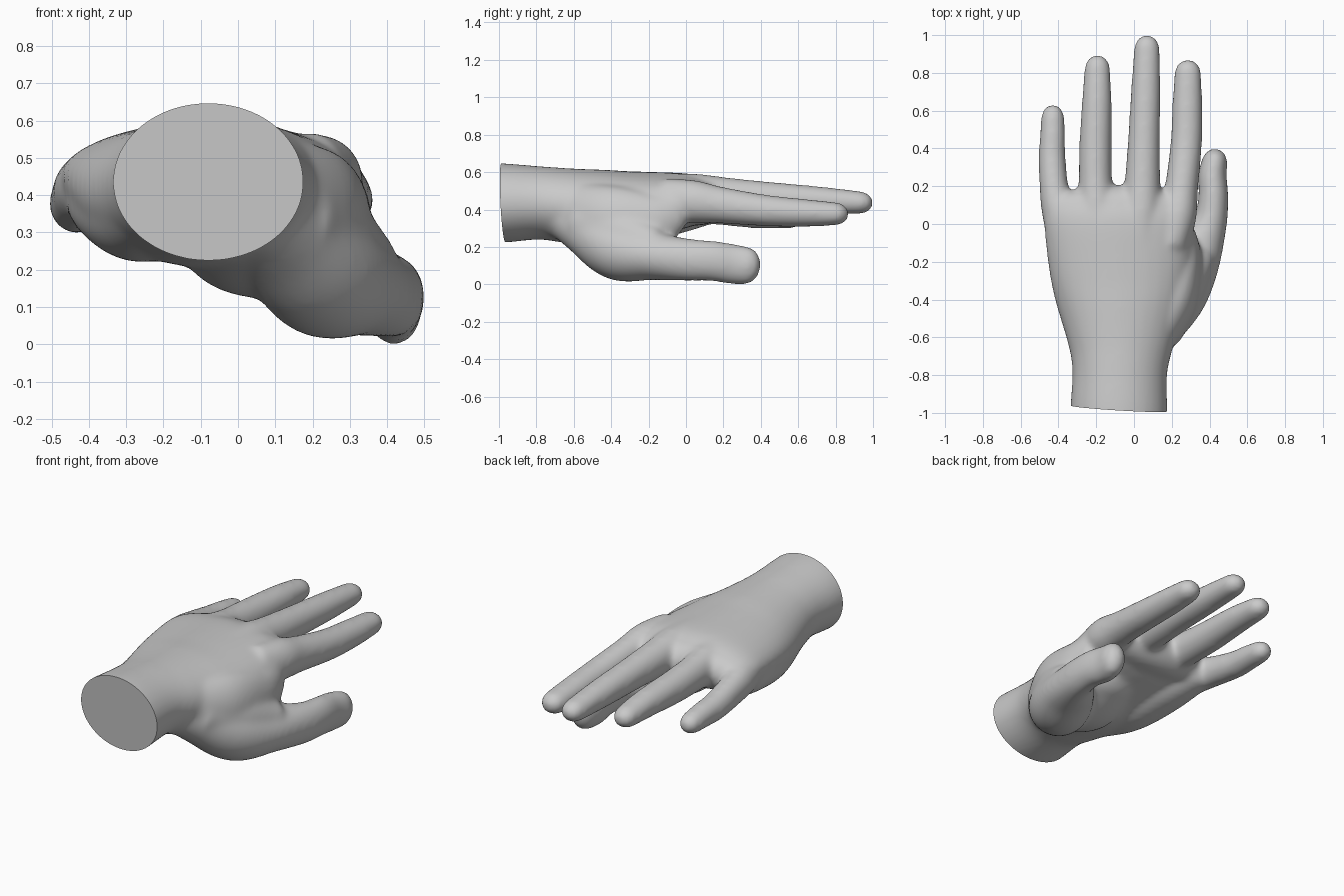
import bpy, bmesh, math
from mathutils import Vector

if "Cube" in bpy.data.objects:
    bpy.data.objects.remove(bpy.data.objects["Cube"], do_unlink=True)

GREY = (0.59, 0.59, 0.59, 1)
skin = bpy.data.materials.new("grey_skin")
skin.use_nodes = True
skin.diffuse_color = GREY
skin.node_tree.nodes["Principled BSDF"].inputs["Base Color"].default_value = GREY

SIDES = 32
MARGIN = .003  # makes up for the shrinkage of the later smoothing


def spline(keys, steps=6):
    """Smooth curve through keys of x, y, z, half width, half height."""
    out = []
    for i in range(len(keys) - 1):
        a, b = keys[max(i - 1, 0)], keys[i]
        c, d = keys[i + 1], keys[min(i + 2, len(keys) - 1)]
        for s in range(steps):
            t = s / steps
            out.append([q + t * (r - p) / 2 + t * t * (p - 2.5 * q + 2 * r - e / 2)
                        + t ** 3 * (1.5 * (q - r) + (e - p) / 2)
                        for p, q, r, e in zip(a, b, c, d)])
    return out + [list(keys[-1])]


def loft(bm, keys, tip):
    """Tube of oval rings with a rounded end of length tip."""
    pts = spline(keys)
    direction = (Vector(pts[-1][:3]) - Vector(pts[-2][:3])).normalized()
    end = list(pts[-1])
    for k in range(1, 6):
        a = k / 5 * math.radians(82)
        centre = Vector(end[:3]) + direction * tip * math.sin(a)
        pts.append([*centre, end[3] * math.cos(a), end[4] * math.cos(a)])
    rings = []
    for i, (x, y, z, w, h) in enumerate(pts):
        t = Vector(pts[min(i + 1, len(pts) - 1)][:3]) - Vector(pts[max(i - 1, 0)][:3])
        t.normalize()
        side = t.cross(Vector((0, 0, 1))).normalized()
        up = side.cross(t)
        angles = [math.tau * k / SIDES for k in range(SIDES)]
        rings.append([bm.verts.new(Vector((x, y, z)) + side * (w + MARGIN) * math.cos(a)
                                   + up * (h + MARGIN) * math.sin(a)) for a in angles])
    for r0, r1 in zip(rings, rings[1:]):
        for k in range(SIDES):
            n = (k + 1) % SIDES
            bm.faces.new((r0[k], r0[n], r1[n], r1[k]))
    bm.faces.new(rings[0][::-1])
    bm.faces.new(rings[-1])


bm = bmesh.new()

# wrist and palm
loft(bm, [(-.08, -1.12, .435, .254, .211), (-.08, -.97, .435, .254, .209),
          (-.075, -.78, .435, .249, .193), (-.07, -.62, .42, .282, .197),
          (-.07, -.4, .408, .345, .2), (-.075, -.2, .428, .378, .172),
          (-.08, 0, .448, .394, .143), (-.08, .08, .442, .398, .124)], .125)

# thumb with its fleshy base
loft(bm, [(.02, -.76, .42, .08, .09), (.12, -.54, .3, .14, .14),
          (.225, -.36, .188, .165, .165), (.322, -.17, .152, .14, .127),
          (.4, 0, .132, .09, .111), (.42, .14, .125, .077, .105),
          (.415, .25, .108, .073, .105), (.425, .32, .1, .067, .099)], .08)

# web from thumb up to the back of the hand
loft(bm, [(.06, -.68, .4, .1, .15), (.195, -.42, .34, .13, .19),
          (.265, -.2, .33, .092, .16), (.27, -.07, .38, .06, .105)], .06)

# ridge of the thumb bone
loft(bm, [(.15, -.58, .34, .1, .12), (.255, -.36, .265, .11, .14),
          (.335, -.19, .215, .09, .1)], .08)

# hollow of the palm beside the thumb base
loft(bm, [(-.04, -.7, .4, .12, .12), (.03, -.53, .33, .19, .14),
          (.07, -.36, .27, .22, .145), (.09, -.18, .32, .2, .12)], .12)

# outer heel of the hand
loft(bm, [(-.22, -.68, .41, .09, .11), (-.25, -.38, .365, .15, .142),
          (-.305, -.12, .38, .15, .125), (-.37, .1, .4, .1, .085)], .06)

# fingers: little, ring, middle, index
fingers = [
    [(-.35, -.12, .43, .09, .09), (-.4, .06, .42, .085, .093), (-.424, .2, .4, .074, .082),
     (-.434, .36, .375, .069, .073), (-.431, .46, .368, .065, .067), (-.43, .56, .36, .06, .058)],
    [(-.18, -.12, .46, .09, .11), (-.195, .06, .465, .098, .108), (-.204, .22, .455, .086, .095),
     (-.204, .42, .447, .083, .086), (-.197, .65, .443, .076, .073), (-.194, .822, .433, .066, .059)],
    [(.03, -.12, .485, .09, .105), (.038, .06, .478, .102, .11), (.045, .22, .47, .092, .098),
     (.053, .45, .46, .082, .085), (.062, .7, .448, .076, .074), (.068, .927, .437, .066, .059)],
    [(.19, -.12, .455, .09, .11), (.23, .04, .442, .098, .112), (.25, .18, .424, .086, .096),
     (.276, .42, .395, .081, .082), (.282, .63, .382, .077, .072), (.285, .797, .377, .069, .06)],
]
for keys in fingers:
    loft(bm, keys, .075)

bmesh.ops.recalc_face_normals(bm, faces=bm.faces)
mesh = bpy.data.meshes.new("hand")
bm.to_mesh(mesh)
bm.free()
hand = bpy.data.objects.new("hand", mesh)
bpy.context.collection.objects.link(hand)

# blend the parts into one skin
blend = hand.modifiers.new("blend", 'REMESH')
blend.mode = 'VOXEL'
blend.voxel_size = .012
relax = hand.modifiers.new("relax", 'SMOOTH')
relax.factor = .5
relax.iterations = 28
bpy.context.view_layer.update()
skin_mesh = bpy.data.meshes.new_from_object(hand.evaluated_get(bpy.context.evaluated_depsgraph_get()))
hand.modifiers.clear()
hand.data = skin_mesh

# flat cut at the wrist
bm = bmesh.new()
bm.from_mesh(skin_mesh)
cut = bmesh.ops.bisect_plane(bm, geom=bm.verts[:] + bm.edges[:] + bm.faces[:],
                             plane_co=(.17, -1, .6), plane_no=(.06, 1, .05), clear_inner=True)
rim = [e for e in cut["geom_cut"] if isinstance(e, bmesh.types.BMEdge)]
bmesh.ops.contextual_create(bm, geom=rim)
bmesh.ops.recalc_face_normals(bm, faces=bm.faces)
bm.to_mesh(skin_mesh)
bm.free()

skin_mesh.materials.clear()
skin_mesh.materials.append(skin)
bpy.context.view_layer.objects.active = hand
hand.select_set(True)
bpy.ops.object.shade_smooth_by_angle(angle=math.radians(40))
